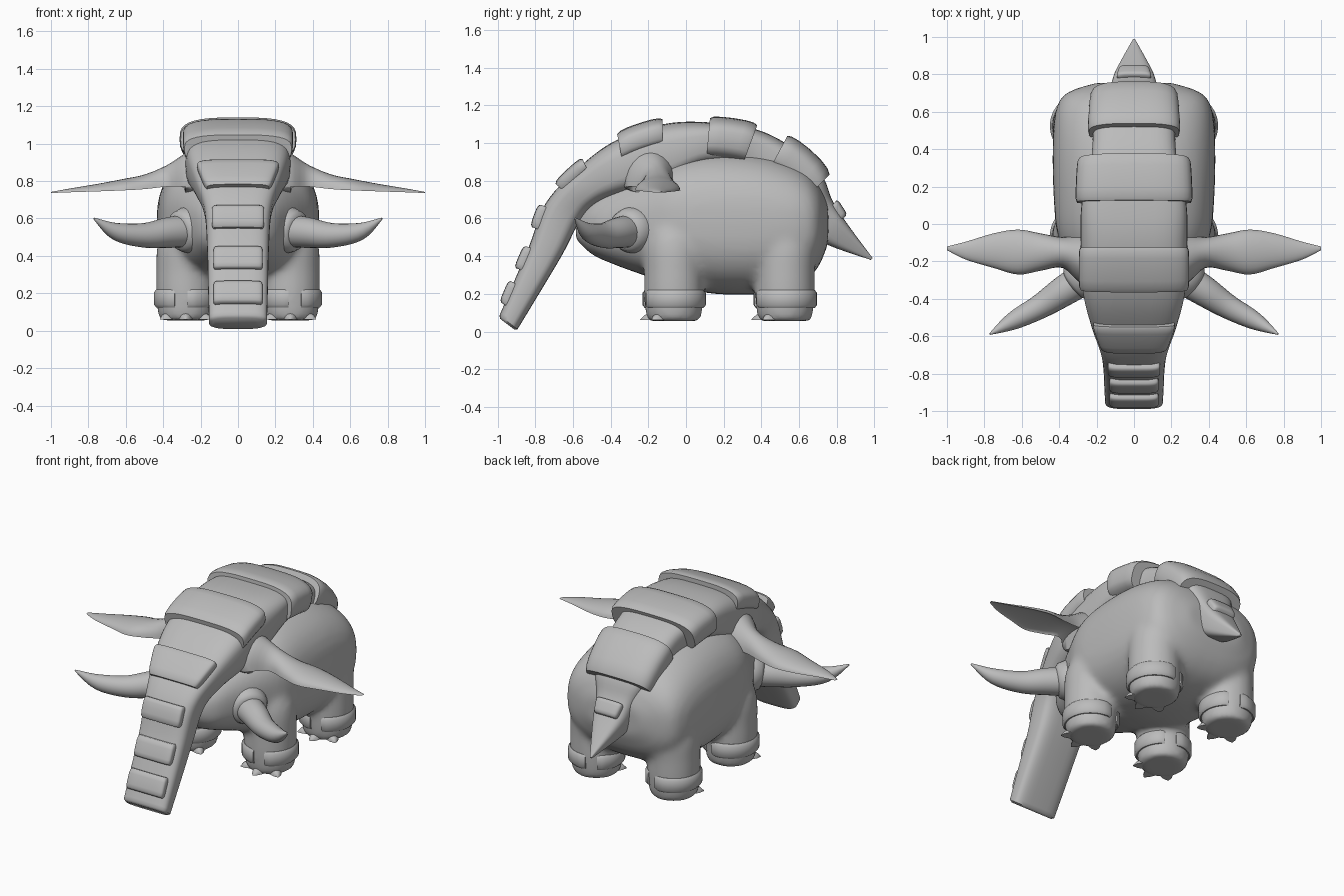
import bpy, bmesh, math
from mathutils import Vector

if "Cube" in bpy.data.objects:
    bpy.data.objects.remove(bpy.data.objects["Cube"])

grey = bpy.data.materials.new("stone_grey")
grey.diffuse_color = (0.5, 0.5, 0.5, 1)
grey.use_nodes = True
grey.node_tree.nodes["Principled BSDF"].inputs["Base Color"].default_value = grey.diffuse_color


def interp(st, n):
    """Smooth Catmull-Rom resampling of a list of number tuples."""
    out = []
    for i in range(len(st) - 1):
        p = [st[max(i - 1, 0)], st[i], st[i + 1], st[min(i + 2, len(st) - 1)]]
        for k in range(n):
            t = k / n
            out.append(tuple(0.5 * (2 * b + (c - a) * t + (2 * a - 5 * b + 4 * c - d) * t * t
                                    + (3 * b - a - 3 * c + d) * t ** 3) for a, b, c, d in zip(*p)))
    return out + [tuple(st[-1])]


def oval(n, power):
    """Unit superellipse points."""
    f = lambda v: math.copysign(abs(v) ** (2 / power), v)
    return [(f(math.cos(2 * math.pi * i / n)), f(math.sin(2 * math.pi * i / n))) for i in range(n)]


def add_loft(bm, rings):
    rows = [[bm.verts.new(p) for p in r] for r in rings]
    n = len(rows[0])
    for a, b in zip(rows, rows[1:]):
        for i in range(n):
            bm.faces.new((a[i], a[(i + 1) % n], b[(i + 1) % n], b[i]))
    bm.faces.new(rows[0])
    bm.faces.new(rows[-1])


def make(name, lofts, angle=45):
    bm = bmesh.new()
    for rings in lofts:
        add_loft(bm, rings)
    bmesh.ops.recalc_face_normals(bm, faces=bm.faces)
    me = bpy.data.meshes.new(name)
    bm.to_mesh(me)
    bm.free()
    me.materials.append(grey)
    ob = bpy.data.objects.new(name, me)
    bpy.context.collection.objects.link(ob)
    bpy.ops.object.select_all(action='DESELECT')
    ob.select_set(True)
    bpy.context.view_layer.objects.active = ob
    bpy.ops.object.shade_smooth_by_angle(angle=math.radians(angle))
    return ob


def tube(path, n=20):
    """Round rings along a path of (x, y, z, radius)."""
    pts = [Vector(p[:3]) for p in path]
    rings = []
    for i, p in enumerate(path):
        d = (pts[min(i + 1, len(pts) - 1)] - pts[max(i - 1, 0)]).normalized()
        u = d.cross(Vector((0, 0, 1)) if abs(d.z) < 0.9 else Vector((0, 1, 0))).normalized()
        v = d.cross(u)
        rings.append([pts[i] + (u * c + v * s) * p[3] for c, s in oval(n, 2)])
    return rings


LEGS = [(s, s * 0.28, y) for s in (1, -1) for y in (-0.065, 0.525)]

# Body with jaw, blended with the four legs: y, bottom, top, half width
body = [(-0.585, .49, .60, .08), (-0.5, .41, .70, .19), (-0.38, .355, .78, .26), (-0.2, .29, .86, .35),
        (-0.05, .24, .93, .41), (.15, .2, .96, .43), (.4, .2, .945, .435), (.6, .25, .88, .42),
        (.7, .34, .79, .36), (.755, .47, .67, .2)]
lofts = [[[(x * w, y, (a + b) / 2 + z * (b - a) / 2) for x, z in oval(40, 2.6)]
          for y, a, b, w in interp(body, 4)]]
for s, x, y in LEGS:
    lofts.append(tube(interp([(x, y, .055, .135), (x, y, .1, .15), (x, y, .2, .158),
                              (x, y, .32, .158), (x * .95, y, .45, .165), (x * .8, y, .6, .14)], 3), 28))
ob = make("body_and_legs", lofts)
rm = ob.modifiers.new("blend", 'REMESH')
rm.mode = 'VOXEL'
rm.voxel_size = 0.02
rm.use_smooth_shade = True
sm = ob.modifiers.new("soften", 'SMOOTH')
sm.factor, sm.iterations = 0.5, 8

# Trunk, head, back and tail as one band: top y, z, bottom y, z, half width
band = interp([(-.99, .085, -.894, .012, .155), (-.915, .26, -.78, .2, .16), (-.83, .46, -.655, .41, .165),
               (-.745, .68, -.56, .59, .18), (-.58, .86, -.47, .68, .23), (-.38, 1.01, -.32, .73, .275),
               (-.12, 1.1, -.12, .77, .285), (.12, 1.11, .1, .88, .28), (.38, 1.07, .3, .86, .23),
               (.58, .965, .46, .77, .215), (.72, .83, .57, .68, .18), (.775, .7, .64, .56, .13),
               (.85, .58, .73, .47, .1), (.99, .39, .98, .38, .006)], 6)


def section(st, half, up, down, power):
    """Cross-section hanging from the top line of the band."""
    top, bot = Vector((0, st[0], st[1])), Vector((0, st[2], st[3]))
    n = (top - bot).normalized()
    c = top + n * (up - down) / 2
    return [c + Vector((x * half, 0, 0)) + n * z * (up + down) / 2 for x, z in oval(36, power)]


def depth(s):
    return math.hypot(s[0] - s[2], s[1] - s[3])


def station(y):
    for a, b in zip(band, band[1:]):
        if y <= b[0]:
            t = (y - a[0]) / (b[0] - a[0])
            return tuple(p + (q - p) * t for p, q in zip(a, b))
    return band[-1]


rings = [section(s, s[4], 0, depth(s), 3.6) for s in band]
tip = band[0]
mouth = [p + Vector((0, -.006, -.01)) for p in section(tip, tip[4] - .015, -.012, depth(tip) - .012, 3.6)]
make("trunk_back_and_tail", [[mouth] + rings], 50)

# Raised armour plates: y start, y end, half width start/end, height, depth, squareness
plates = [("head_plate", -.36, -.125, .295, .295, .04, .13, 3.2), ("back_plate", .125, .37, .315, .305, .035, .2, 3.2),
          ("rump_plate", .52, .735, .25, .235, .05, .17, 3), ("tail_plate", .785, .835, .095, .08, .03, .05, 4),
          ("brow_plate", -.675, -.54, .175, .225, .035, .05, 4), ("trunk_plate_top", -.8, -.753, .14, .14, .03, .04, 5),
          ("trunk_plate_mid", -.885, -.835, .132, .132, .03, .04, 5),
          ("trunk_plate_low", -.965, -.915, .132, .132, .03, .04, 5)]
for name, y0, y1, w0, w1, h, d, power in plates:
    rings = []
    for t, cut in ((0, .03), (.0, .012), (.08, .003), (.25, 0), (.5, 0), (.75, 0), (.92, .003), (1, .012), (1, .03)):
        rings.append(section(station(y0 + (y1 - y0) * t), w0 + (w1 - w0) * t - cut * .7, h - cut, d, power))
    make(name, [rings], 50)

# Ears: x, front y, back y, top z, edge z
ear = interp([(.18, -.33, -.05, 1.0, .78), (.28, -.32, -.055, .95, .77), (.38, -.235, -.07, .885, .77),
              (.5, -.25, -.05, .835, .757), (.62, -.27, -.03, .81, .75), (.75, -.235, -.05, .785, .745),
              (.9, -.19, -.095, .76, .74), (1.0, -.14, -.12, .742, .736)], 4)
for s, side in ((1, "left"), (-1, "right")):
    rings = []
    for x, a, b, zt, zb in ear:
        under = -.2 if x < .3 else .35
        rings.append([(s * x, (a + b) / 2 + c * (b - a) / 2, zb + (zt - zb) * (v if v > 0 else -v * under))
                      for c, v in oval(24, 2)])
    make(side + "_ear", [rings], 60)

    # Tusk and the flared collar around its root
    make(side + "_tusk", [tube(interp([(s * .25, -.28, .535, .088), (s * .37, -.355, .525, .082),
                                       (s * .5, -.44, .51, .066), (s * .65, -.52, .53, .047),
                                       (s * .77, -.588, .6, .005)], 5))], 60)
    make(side + "_tusk_collar", [tube([(s * .16, -.2, .54, .15), (s * .24, -.265, .54, .13),
                                       (s * .285, -.3, .538, .12), (s * .315, -.322, .535, .105),
                                       (s * .325, -.33, .533, .08)], 28)], 60)

# Ankle plates split by gaps at front and back, and three claws per foot
cuffs, claws = [], []
for s, x, y in LEGS:
    for start, end in ((-68, 100), (126, 266)):
        rings = []
        steps = 16
        for i in range(steps + 1):
            a = math.radians(start + (end - start) * i / steps)
            r = .162 if i in (0, steps) else .17
            c, v = s * math.cos(a), math.sin(a)
            rings.append([(x + c * q, y + v * q, z) for q, z in
                          ((.12, .125), (r - .012, .125), (r, .14), (r, .205), (r - .012, .22), (.12, .22))])
        cuffs.append(rings)
    for deg in (-140, -90, -40):
        a = math.radians(deg)
        c, v = math.cos(a), math.sin(a)
        prof = [(.06, .042, .05), (.12, .038, .045), (.155, .024, .026), (.178, .003, .004)]
        claws.append([[(x + c * r - v * w * p, y + v * r + c * w * p, .06 + max(q, 0) * h)
                       for p, q in oval(12, 2)] for r, w, h in prof])
make("ankle_plates", cuffs, 40)
make("claws", claws, 60)
